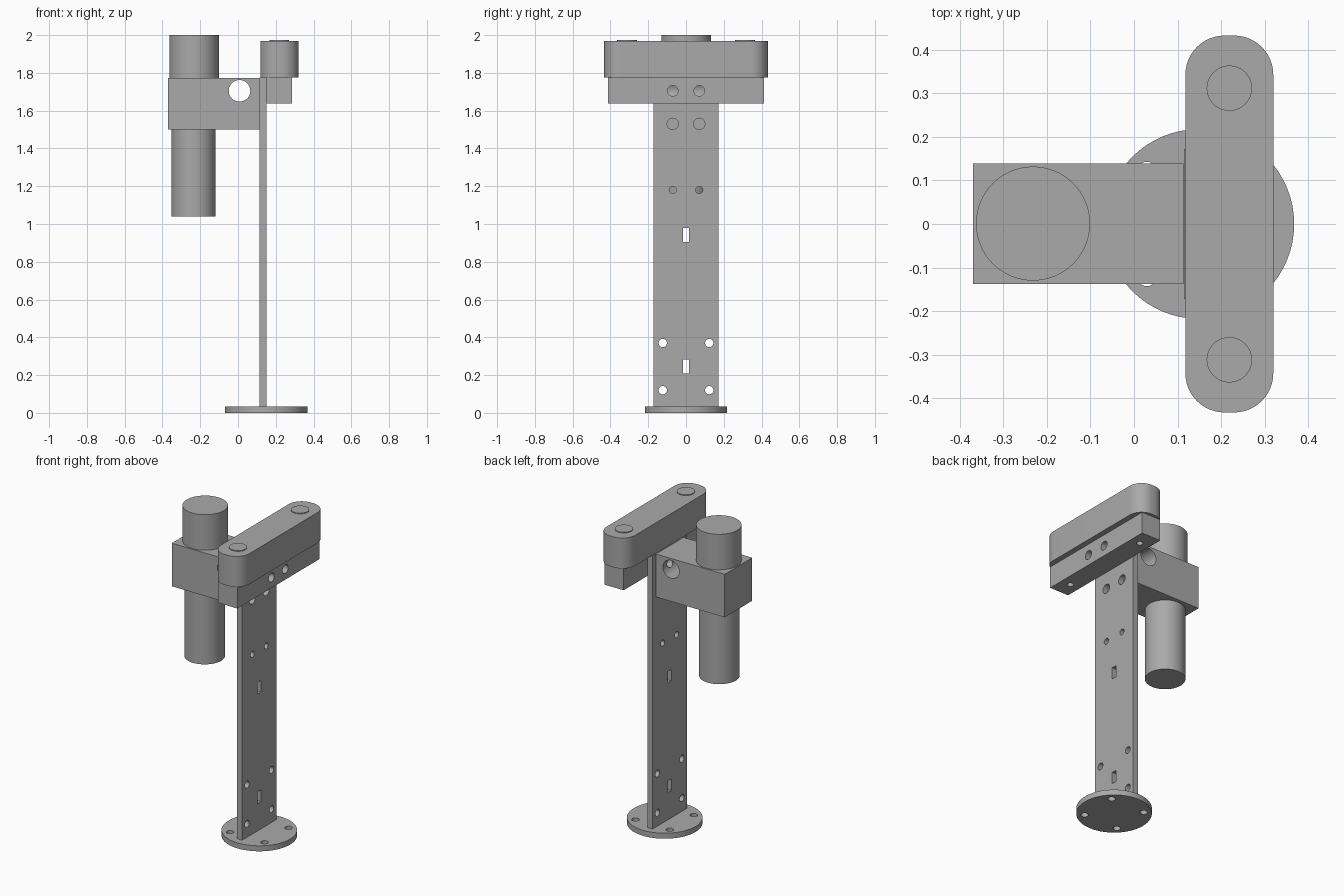
import bpy
import bmesh
from math import radians

cube = bpy.data.objects.get("Cube")
if cube:
    bpy.data.objects.remove(cube, do_unlink=True)

grey = bpy.data.materials.new("plain_grey")
grey.use_nodes = True
COLOUR = (0.4, 0.4, 0.4, 1)
grey.diffuse_color = COLOUR
grey.node_tree.nodes["Principled BSDF"].inputs["Base Color"].default_value = COLOUR


def box(name, x, y, z):
    """Box from (low, high) pairs on each axis."""
    spans = (x, y, z)
    bpy.ops.mesh.primitive_cube_add(size=1, location=[(a + b) / 2 for a, b in spans])
    ob = bpy.context.object
    ob.name = name
    ob.scale = [b - a for a, b in spans]
    bpy.ops.object.transform_apply(location=False, rotation=False, scale=True)
    ob.data.materials.append(grey)
    return ob


def rod(name, centre, radius, length, axis="z", sides=64):
    turn = {"x": (0, radians(90), 0), "y": (radians(90), 0, 0), "z": (0, 0, 0)}[axis]
    bpy.ops.mesh.primitive_cylinder_add(vertices=sides, radius=radius, depth=length,
                                        location=centre, rotation=turn)
    ob = bpy.context.object
    ob.name = name
    ob.data.materials.append(grey)
    return ob


def upright(name, x, y, radius, low, high):
    return rod(name, (x, y, (low + high) / 2), radius, high - low)


def cut(target, cutters):
    """Subtract each cutter from the target, then discard it."""
    bpy.context.view_layer.objects.active = target
    for c in cutters:
        c.hide_render = True
        mod = target.modifiers.new("hole", "BOOLEAN")
        mod.operation = "DIFFERENCE"
        mod.solver = "EXACT"
        mod.object = c
        bpy.ops.object.modifier_apply(modifier=mod.name)
        bpy.data.objects.remove(c, do_unlink=True)


def bolt_holes(x, length, z, y, radius):
    return [rod("cutter", (x, s * y, z), radius, length, "x", 32) for s in (-1, 1)]


PLATE = (0.115, 0.15)
PLATE_X = sum(PLATE) / 2
ARM_X, PIN_Y = 0.219, 0.312
BOLT_Z = 1.705

# Round base with four screw holes
base = upright("base_disc", 0.15, 0, 0.218, 0, 0.035)
cut(base, [rod("cutter", (0.15 + sx * 0.121, sy * 0.121, 0.02), 0.022, 0.2, sides=32)
           for sx in (-1, 1) for sy in (-1, 1)])

# Upright plate with bolt holes and two slots
post = box("upright_plate", PLATE, (-0.172, 0.172), (0.001, 1.775))
holes = [(BOLT_Z, 0.07, 0.028), (1.53, 0.07, 0.03), (1.18, 0.07, 0.019),
         (0.37, 0.123, 0.022), (0.12, 0.123, 0.022)]
for z, y, r in holes:
    cut(post, bolt_holes(PLATE_X, 0.2, z, y, r))
cut(post, [box("cutter", (0, 0.3), (-0.017, 0.017), (z - 0.037, z + 0.037))
           for z in (0.943, 0.246)])

# Gearbox with a cross bore and bolt holes meeting it
gearbox = box("gearbox", (-0.37, 0.114), (-0.138, 0.139), (1.5, 1.774))
cut(gearbox, [rod("cutter", (0.008, 0, BOLT_Z), 0.057, 0.5, "y")])
cut(gearbox, bolt_holes(0.1, 0.18, BOLT_Z, 0.07, 0.028))

# Motor below and cap above the gearbox
motor = upright("motor_body", -0.235, 0, 0.117, 1.04, 1.51)
cap = upright("motor_cap", -0.232, 0.001, 0.131, 1.77, 2.0)

# Lower arm block
block = box("arm_block", (0.15, 0.285), (-0.413, 0.413), (1.638, 1.776))
cut(block, bolt_holes(ARM_X, 0.4, BOLT_Z, 0.07, 0.028))
cut(block, [rod("cutter", (ARM_X, s * PIN_Y, 1.65), 0.019, 0.2, sides=32) for s in (-1, 1)])

# Arm cover with rounded vertical corners
arm = box("arm_cover", (0.118, 0.32), (-0.433, 0.433), (1.776, 1.97))
bm = bmesh.new()
bm.from_mesh(arm.data)
corners = [e for e in bm.edges if abs(e.verts[0].co.z - e.verts[1].co.z) > 0.1]
bmesh.ops.bevel(bm, geom=corners, offset=0.09, segments=12, profile=0.5, affect="EDGES")
bm.to_mesh(arm.data)
bm.free()

# Pivot pins showing on top of the cover
pins = [upright(side + "_pivot_pin", ARM_X, s * PIN_Y, 0.052, 1.95, 1.975)
        for side, s in (("front", -1), ("back", 1))]

# Smooth round walls, sharp edges
bpy.ops.object.select_all(action="DESELECT")
for ob in [base, post, gearbox, motor, cap, block, arm] + pins:
    ob.select_set(True)
    bpy.context.view_layer.objects.active = ob
bpy.ops.object.shade_smooth_by_angle(angle=radians(30))
